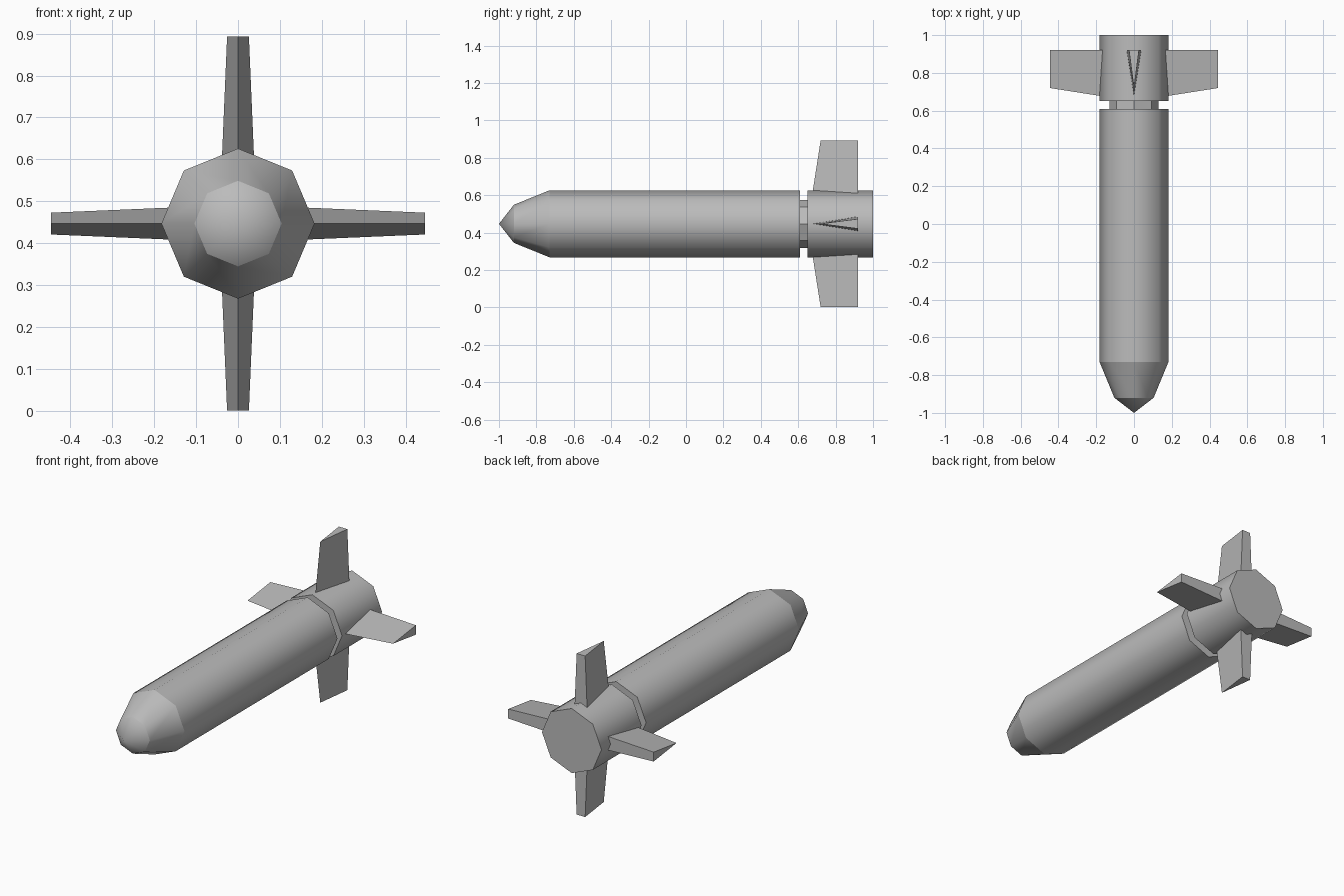
import bpy, bmesh, math
from mathutils import Matrix, Vector

if "Cube" in bpy.data.objects:
    bpy.data.objects.remove(bpy.data.objects["Cube"], do_unlink=True)

AXIS_Z = 0.447
SIDES = 8

grey = bpy.data.materials.new("plain grey")
grey.use_nodes = True
COLOUR = (0.5, 0.5, 0.5, 1)
grey.diffuse_color = COLOUR
grey.node_tree.nodes["Principled BSDF"].inputs["Base Color"].default_value = COLOUR


def finish(name, bm):
    bmesh.ops.recalc_face_normals(bm, faces=bm.faces)
    mesh = bpy.data.meshes.new(name)
    bm.to_mesh(mesh)
    bm.free()
    mesh.materials.append(grey)
    obj = bpy.data.objects.new(name, mesh)
    obj.location.z = AXIS_Z
    bpy.context.collection.objects.link(obj)
    return obj


def turned(name, profile, smooth=True):
    """Eight-sided solid along y from (y, radius) pairs; rings stay sharp."""
    bm = bmesh.new()
    rings = []
    for y, r in profile:
        if r == 0:
            rings.append([bm.verts.new((0, y, 0))] * SIDES)
            continue
        angles = [math.tau * i / SIDES for i in range(SIDES)]
        rings.append([bm.verts.new((1.02 * r * math.cos(a), y, r * math.sin(a)))
                      for a in angles])
    for a, b in zip(rings, rings[1:]):
        for i in range(SIDES):
            j = (i + 1) % SIDES
            corners = list(dict.fromkeys((a[i], a[j], b[j], b[i])))
            bm.faces.new(corners).smooth = smooth
    for ring in (rings[0], rings[-1]):
        if ring[0] is not ring[1]:
            bm.faces.new(ring)
    for edge in bm.edges:
        v, w = edge.verts
        if abs(v.co.y - w.co.y) < 1e-5:
            edge.smooth = False
    return finish(name, bm)


# Body sections from nose to tail
turned("nose_and_body", [(-1, 0), (-0.92, 0.102), (-0.73, 0.179), (0.61, 0.179)])
turned("neck", [(0.6, 0.128), (0.66, 0.128)], smooth=False)
turned("tail_section", [(0.65, 0.179), (1, 0.179)])


def fin(name, angle):
    """Wedge fin: sharp leading edge, flat back, tapering outwards."""
    bm = bmesh.new()
    root, tip = [
        [bm.verts.new(p) for p in ((0, lead, r), (half, 0.92, r), (-half, 0.92, r))]
        for r, lead, half in ((0.14, 0.672, 0.039), (0.446, 0.72, 0.026))]
    bm.faces.new(root)
    bm.faces.new(tip)
    for i in range(3):
        j = (i + 1) % 3
        bm.faces.new((root[i], root[j], tip[j], tip[i]))
    bmesh.ops.rotate(bm, verts=bm.verts, cent=Vector(),
                     matrix=Matrix.Rotation(angle, 3, "Y"))
    return finish(name, bm)


# Four fins around the tail
for i, side in enumerate(("top", "left", "bottom", "right")):
    fin(side + "_fin", i * math.pi / 2)
